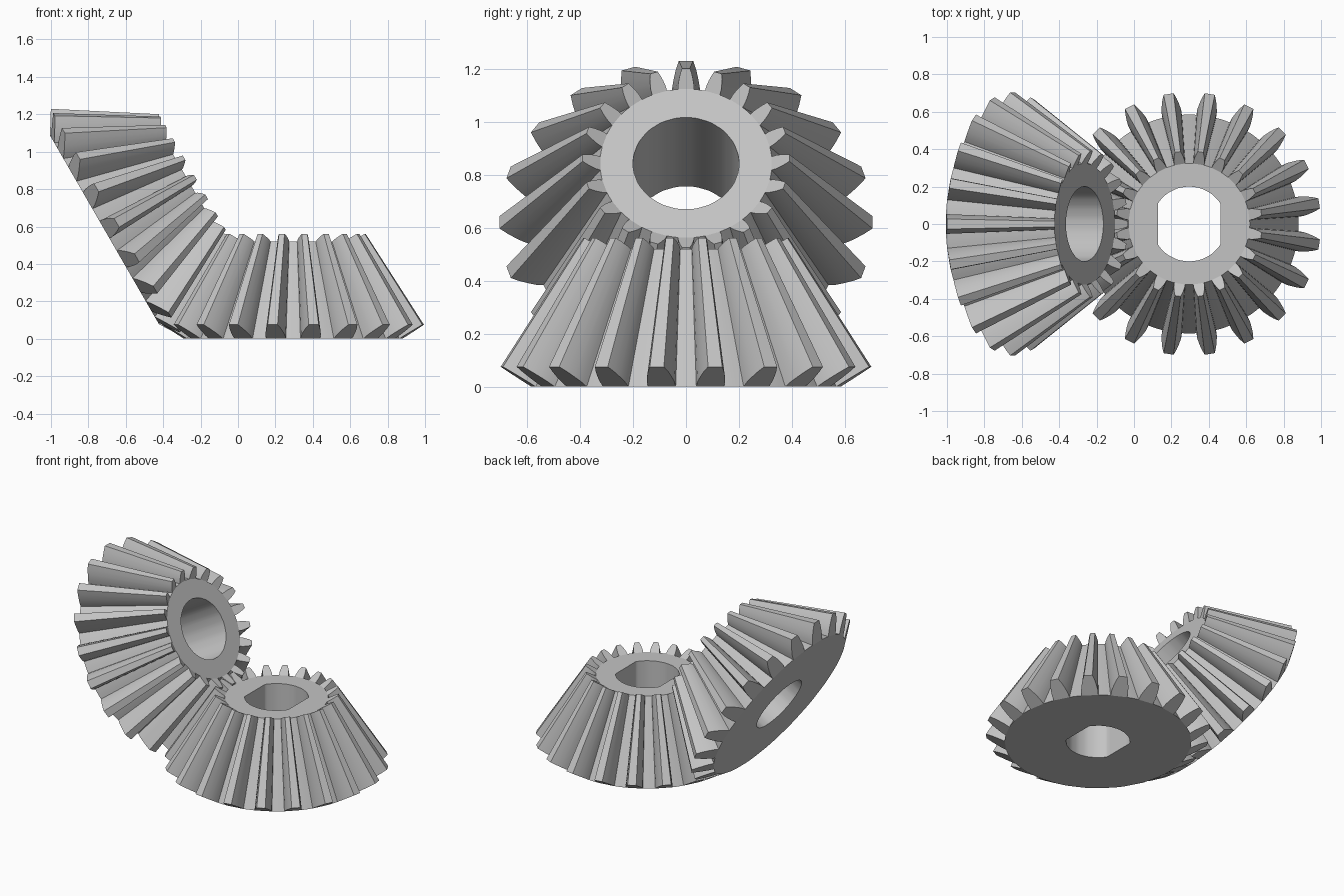
import bpy, bmesh, math
from mathutils import Vector

if "Cube" in bpy.data.objects:
    bpy.data.objects.remove(bpy.data.objects["Cube"], do_unlink=True)

TEETH = 20
APEX = 1.165          # height of the cone apex above the large face
SHRINK = 0.554        # small end relative to large end
ROOT, TIP = 0.585, 0.704
BACK_RISE = 0.075     # how far the tooth tip rises on the back cone
BORE = 0.2
FLANK = [(0, 0.053), (0.25, 0.053), (0.5, 0.047), (0.75, 0.039), (1, 0.027)]

steel = bpy.data.materials.new("light_grey_steel")
steel.use_nodes = True
colour = (0.55, 0.55, 0.55, 1)
steel.diffuse_color = colour
steel.node_tree.nodes["Principled BSDF"].inputs["Base Color"].default_value = colour


def make_gear(name, phase, flat):
    bm = bmesh.new()

    def pair(radius, angle, z):
        """Matching vertices on the large and small ends, converging on the apex."""
        p = Vector((radius * math.cos(angle), radius * math.sin(angle), z))
        top = Vector((0, 0, APEX))
        return bm.verts.new(p), bm.verts.new(top + (p - top) * SHRINK)

    def strip(points):
        for a, b in zip(points, points[1:]):
            bm.faces.new((a[0], b[0], b[1], a[1]))

    pitch = 2 * math.pi / TEETH
    half = FLANK[0][1] / ROOT
    root, angles, teeth = [], [], []
    for i in range(TEETH):
        mid = phase + i * pitch
        # Tooth section, up one flank and down the other
        section = []
        for side, steps in ((-1, FLANK), (1, FLANK[::-1])):
            for t, width in steps:
                r = ROOT + (TIP - ROOT) * t
                section.append(pair(r, mid + side * width / r, BACK_RISE * t))
        teeth.append(section)
        # Root circle under the tooth and along the gap
        gap = pitch - 2 * half
        gap_angles = [mid + half + gap * k / 3 for k in (1, 2)]
        root += [section[0], section[-1]] + [pair(ROOT, a, 0) for a in gap_angles]
        angles += [mid - half, mid + half] + gap_angles

    # Teeth flanks, tips and end faces
    for section in teeth:
        strip(section)
        bm.faces.new([p[0] for p in reversed(section)])
        bm.faces.new([p[1] for p in section])

    # Bore, optionally with two flats
    bore = []
    for a in angles:
        x = max(-flat, min(flat, BORE * math.cos(a)))
        y = BORE * math.sin(a)
        bore.append((bm.verts.new((x, y, 0)),
                     bm.verts.new((x, y, APEX * (1 - SHRINK)))))

    # Gap floors, bore wall and the two flat end rings
    n = len(root)
    for i in range(n):
        j = (i + 1) % n
        if i % 4:
            strip([root[i], root[j]])
        strip([bore[j], bore[i]])
        bm.faces.new((root[j][0], root[i][0], bore[i][0], bore[j][0]))
        bm.faces.new((root[i][1], root[j][1], bore[j][1], bore[i][1]))
    bmesh.ops.recalc_face_normals(bm, faces=bm.faces)

    mesh = bpy.data.meshes.new(name)
    bm.to_mesh(mesh)
    bm.free()
    mesh.materials.append(steel)
    obj = bpy.data.objects.new(name, mesh)
    bpy.context.collection.objects.link(obj)
    bpy.ops.object.select_all(action="DESELECT")
    obj.select_set(True)
    bpy.context.view_layer.objects.active = obj
    bpy.ops.object.shade_smooth_by_angle(angle=math.radians(25))
    return obj


# Upright gear with a double flat bore
centre = Vector((0.295, 0, 0))
upright = make_gear("upright_bevel_gear", math.pi / TEETH, 0.167)
upright.location = centre

# Tilted gear sharing the same apex, with a round bore
tilt = math.radians(60)
tilted = make_gear("tilted_bevel_gear", 0, BORE)
tilted.rotation_euler = (0, tilt, 0)
axis = Vector((math.sin(tilt), 0, math.cos(tilt)))
tilted.location = centre + Vector((0, 0, APEX)) - axis * APEX
